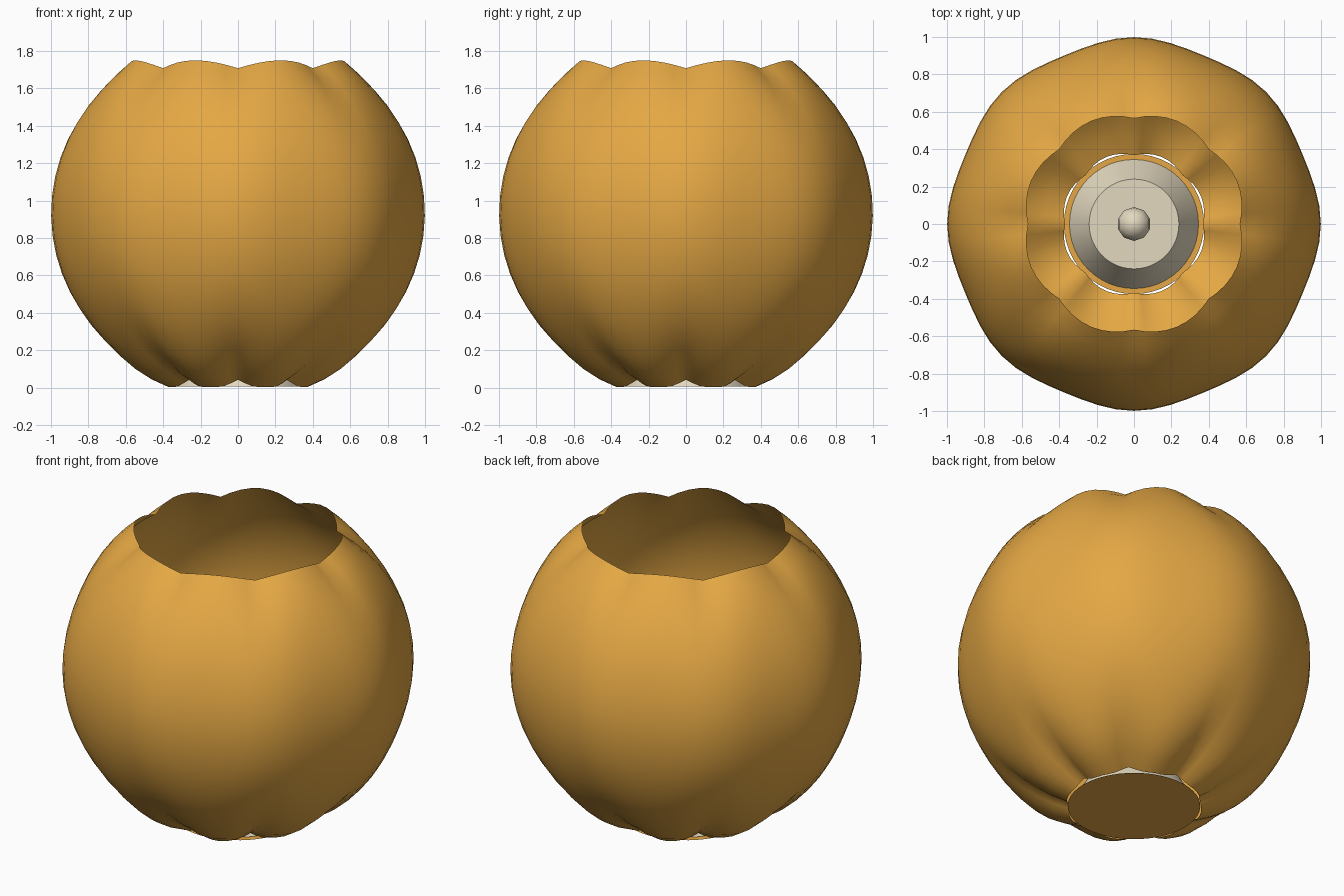
import bpy
import bmesh
from math import sin, cos, pi, radians

cube = bpy.data.objects.get("Cube")
if cube:
    bpy.data.objects.remove(cube, do_unlink=True)


def make_material(name, rgb):
    mat = bpy.data.materials.new(name)
    mat.use_nodes = True
    mat.diffuse_color = (*rgb, 1)
    mat.node_tree.nodes["Principled BSDF"].inputs["Base Color"].default_value = (*rgb, 1)
    return mat


def make_object(name, bm, mat, smooth_angle=None):
    mesh = bpy.data.meshes.new(name)
    bm.to_mesh(mesh)
    bm.free()
    mesh.materials.append(mat)
    obj = bpy.data.objects.new(name, mesh)
    bpy.context.collection.objects.link(obj)
    if smooth_angle:
        bpy.ops.object.select_all(action="DESELECT")
        bpy.context.view_layer.objects.active = obj
        obj.select_set(True)
        bpy.ops.object.shade_smooth_by_angle(angle=radians(smooth_angle))
    return obj


orange = make_material("warm_orange", (0.78, 0.39, 0.058))
cream = make_material("cream", (0.77, 0.69, 0.52))

# Open globe: a thin sphere band, puckered into eight lobes at both rims
SEGMENTS, ROWS = 64, 20
RADIUS, CENTRE = 0.987, 0.93
LOW, HIGH = radians(-67.5), radians(54)


def globe_point(lat, turn):
    rim = min(1, (lat / HIGH) ** 2)
    lobes = 0.026 * (2 * abs(sin(4 * turn)) - 1)
    bumps = 0.012 * cos(8 * turn)
    r = RADIUS + rim * lobes + (1 - rim) * bumps
    z = max(0.002, CENTRE + r * sin(lat))
    return (r * cos(lat) * cos(turn), r * cos(lat) * sin(turn), z)


bm = bmesh.new()
rings = []
for row in range(ROWS + 1):
    lat = LOW + (HIGH - LOW) * row / ROWS
    rings.append([bm.verts.new(globe_point(lat, 2 * pi * i / SEGMENTS))
                  for i in range(SEGMENTS)])
for lower, upper in zip(rings, rings[1:]):
    for i in range(SEGMENTS):
        j = (i + 1) % SEGMENTS
        bm.faces.new((lower[i], lower[j], upper[j], upper[i]))
make_object("globe_shell", bm, orange, 60)

# Flat floor under the globe
bm = bmesh.new()
bmesh.ops.create_circle(bm, cap_ends=True, segments=48, radius=0.375)
make_object("floor_disc", bm, orange)

# Tapered stand inside, closed on top
bm = bmesh.new()
bmesh.ops.create_cone(bm, cap_ends=True, segments=48, radius1=0.345,
                      radius2=0.24, depth=0.19)
bmesh.ops.translate(bm, verts=bm.verts, vec=(0, 0, 0.1))
make_object("inner_stand", bm, cream, 30)

# Small round knob on the stand
bm = bmesh.new()
bmesh.ops.create_uvsphere(bm, u_segments=10, v_segments=8, radius=0.09)
bmesh.ops.translate(bm, verts=bm.verts, vec=(0, 0, 0.27))
make_object("centre_knob", bm, cream, 60)
